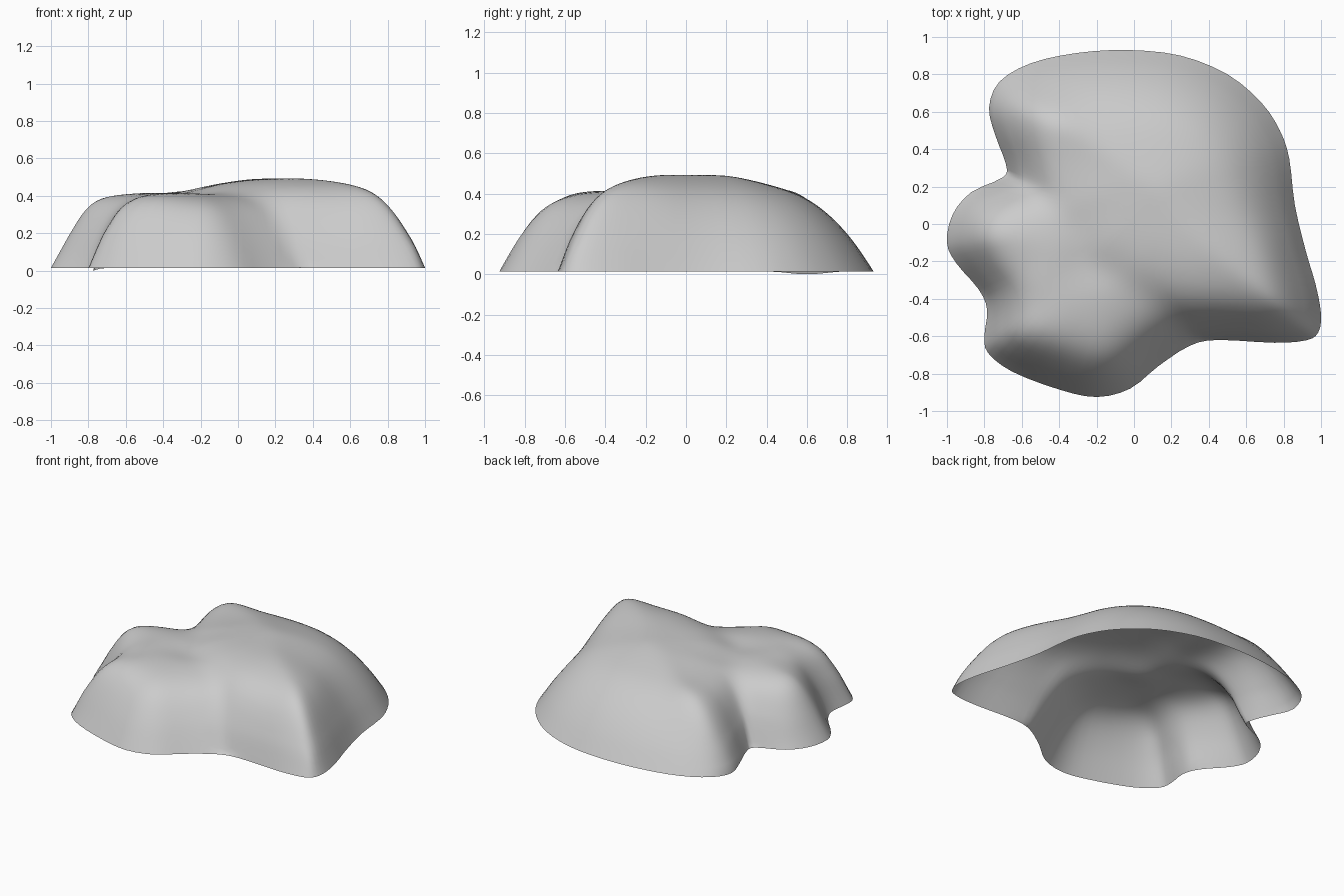
import bpy, bmesh, math
from mathutils import Vector
from mathutils.geometry import interpolate_bezier

if "Cube" in bpy.data.objects:
    bpy.data.objects.remove(bpy.data.objects["Cube"])

# Ground outline of the rock, counter-clockwise
OUTLINE = [(1, -.48), (.985, -.58), (.92, -.622), (.75, -.635), (.45, -.62), (.3, -.65),
           (.13, -.76), (-.02, -.88), (-.2, -.925), (-.4, -.885), (-.65, -.79), (-.78, -.69),
           (-.8, -.6), (-.785, -.46), (-.83, -.35), (-.95, -.21), (-1, -.1), (-.97, .05),
           (-.87, .17), (-.7, .25), (-.685, .32), (-.74, .47), (-.775, .62), (-.72, .76),
           (-.55, .86), (-.3, .915), (-.03, .93), (.25, .9), (.5, .8), (.68, .65),
           (.78, .5), (.83, .35), (.86, .1), (.92, -.15), (.97, -.32)]
# Height against distance from the edge, for the main dome and the lower lobes
DOME = [(0, .015), (.1, .17), (.2, .28), (.3, .36), (.4, .41), (.5, .44), (.6, .462), (.75, .485), (.9, .5), (9, .503)]
LOBE = [(0, .015), (.1, .2), (.2, .325), (.3, .378), (.4, .402), (.5, .413), (.6, .418), (9, .418)]
# Each bulge: first and last outline point, hidden closing points, profile
BULGES = [(20, 39, [(.27, -.62), (.1, -.58), (-.12, -.5), (-.38, -.34), (-.6, -.03)], DOME),
          (14, 19, [(-.3, .35), (.1, .1), (.1, -.4), (-.6, -.62)], LOBE),
          (5, 13, [(-.82, -.2), (-.5, .1), (0, .2), (.35, 0), (.45, -.35)], LOBE)]
RINGS, STEPS, CELL, BLEND = 36, 3, .025, .016


def smooth_loop(points):
    pts = [Vector(p) for p in points]
    n, out = len(pts), []
    for i in range(n):
        a, b, c, d = (pts[(i + k) % n] for k in (-1, 0, 1, 2))
        out += interpolate_bezier(b, b + (c - a) / 6, c - (d - b) / 6, c, STEPS + 1)[:-1]
    return [(p[0], p[1]) for p in out]


def edge_distance(x, y, loop):
    """Distance to a closed loop, negative outside."""
    best, inside = 99, False
    ax, ay = loop[-1]
    for bx, by in loop:
        dx, dy = bx - ax, by - ay
        t = ((x - ax) * dx + (y - ay) * dy) / (dx * dx + dy * dy)
        t = 0 if t < 0 else 1 if t > 1 else t
        ex, ey = x - ax - dx * t, y - ay - dy * t
        best = min(best, ex * ex + ey * ey)
        if (ay > y) != (by > y) and x < ax + dx * (y - ay) / dy:
            inside = not inside
        ax, ay = bx, by
    return math.sqrt(best) * (1 if inside else -1)


def lookup(table, d):
    for (d0, h0), (d1, h1) in zip(table, table[1:]):
        if d <= d1:
            return h0 + (h1 - h0) * (d - d0) / (d1 - d0)


def step(a, b, v):
    t = max(0, min(1, (v - a) / (b - a)))
    return t * t * (3 - 2 * t)


rim = smooth_loop(OUTLINE)
N = len(rim)
bulges = [([rim[i % N] for i in range(a * STEPS, b * STEPS + 1)] + hidden, table)
          for a, b, hidden, table in BULGES]


def height(x, y):
    """Soft union of the three bulges."""
    hs = []
    for loop, table in bulges:
        d = edge_distance(x, y, loop)
        if table is DOME:       # steeper towards the front arm and the left valley
            d *= (1 + .5 * step(.45, -.2, y)
                  + .4 * step(.1, -.35, y) * step(.95, .65, x)
                  + .6 * step(-.2, -.55, x) * step(.75, .4, y))
        else:                   # steeper beside the left notch
            d *= 1 + .45 * step(-.98, -.7, x) * step(-.2, -.5, x) * step(-.8, -.5, y)
        hs.append(max(lookup(table, d), -.4))
    m = max(hs)
    return m + BLEND * math.log(sum(math.exp((h - m) / BLEND) for h in hs))


# Height grid, blurred to round the ridges
G = int(2.2 / CELL) + 1
grid = [[height(-1.1 + i * CELL, -1.1 + j * CELL) for j in range(G)] for i in range(G)]
for _ in range(5):
    for _ in range(2):
        grid = [[(r[max(j - 1, 0)] + 2 * r[j] + r[min(j + 1, G - 1)]) / 4 for j in range(G)] for r in grid]
        grid = [list(c) for c in zip(*grid)]


def soft_height(x, y):
    u, v = (x + 1.1) / CELL, (y + 1.1) / CELL
    i, j = int(u), int(v)
    u, v = u - i, v - j
    soft = ((grid[i][j] * (1 - v) + grid[i][j + 1] * v) * (1 - u)
            + (grid[i + 1][j] * (1 - v) + grid[i + 1][j + 1] * v) * u)
    w = step(0, .12, edge_distance(x, y, rim))
    return max(.015, soft * w + height(x, y) * (1 - w)) if w < 1 else soft


# Rock shell, open underneath: rings from the rim to the centre
bm = bmesh.new()
cx, cy = 0, .02
rings = []
for k in range(RINGS):
    s = 1 - (k / RINGS) ** 1.2
    ring = []
    for px, py in rim:
        x, y = cx + (px - cx) * s, cy + (py - cy) * s
        # the rim is level apart from a small dip at the back left
        z = soft_height(x, y) if k else .015 - .015 * math.exp(-((x + .775) ** 2 + (y - .6) ** 2) / .015)
        ring.append(bm.verts.new((x, y, z)))
    rings.append(ring)
top = bm.verts.new((cx, cy, soft_height(cx, cy)))
for k in range(RINGS):
    for i in range(N):
        j = (i + 1) % N
        a, b = rings[k][i], rings[k][j]
        bm.faces.new((a, b, rings[k + 1][j], rings[k + 1][i]) if k + 1 < RINGS else (a, b, top))
bmesh.ops.recalc_face_normals(bm, faces=bm.faces[:])
bm.normal_update()
if top.normal.z < 0:
    bmesh.ops.reverse_faces(bm, faces=bm.faces[:])
for f in bm.faces:
    f.smooth = True
mesh = bpy.data.meshes.new("rock_shell")
bm.to_mesh(mesh)
bm.free()
mat = bpy.data.materials.new("stone_grey")
mat.diffuse_color = (.6, .6, .6, 1)
mat.use_nodes = True
mat.node_tree.nodes["Principled BSDF"].inputs["Base Color"].default_value = mat.diffuse_color
mesh.materials.append(mat)
bpy.context.collection.objects.link(bpy.data.objects.new("rock_shell", mesh))
